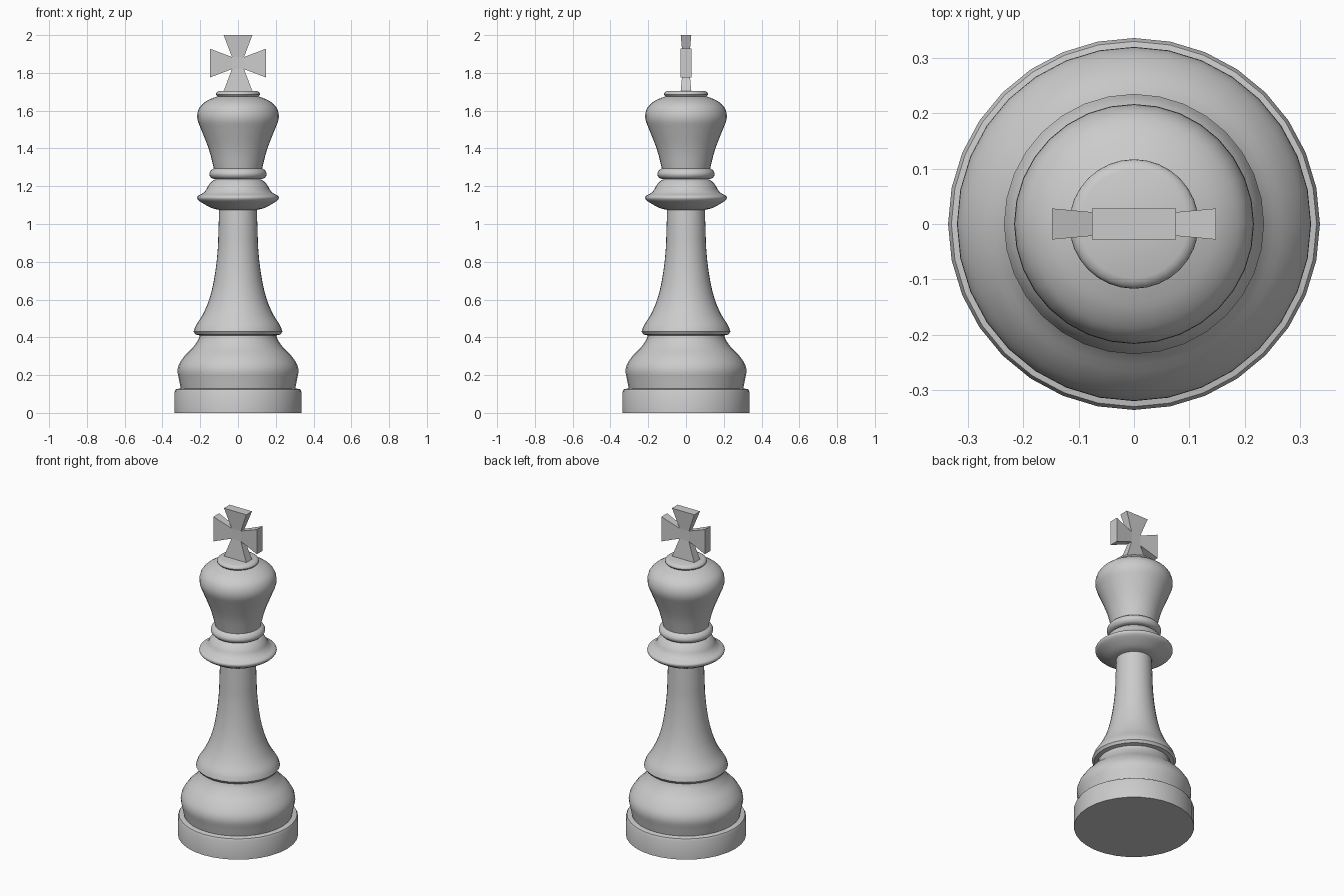
import bpy, bmesh, math
from mathutils import Vector

if "Cube" in bpy.data.objects:
    bpy.data.objects.remove(bpy.data.objects["Cube"])

SIDES = 32


def smooth_profile(pts, steps):
    """Catmull-Rom curve through (radius, height) points."""
    if steps == 1:
        return pts
    p = [Vector(q) for q in pts]
    p = [p[0] * 2 - p[1]] + p + [p[-1] * 2 - p[-2]]
    out = []
    for a, b, c, d in zip(p, p[1:], p[2:], p[3:]):
        for k in range(steps):
            t = k / steps
            out.append(0.5 * (2 * b + (c - a) * t + (2 * a - 5 * b + 4 * c - d) * t * t
                              + (3 * b - a - 3 * c + d) * t ** 3))
    return out + [p[-2]]


def finish(ob, angle=40):
    bpy.ops.object.select_all(action='DESELECT')
    ob.select_set(True)
    bpy.context.view_layer.objects.active = ob
    bpy.ops.object.shade_smooth_by_angle(angle=math.radians(angle))


def turned(name, pts, steps=3, cap_bottom=False, cap_top=False):
    """Lathe a bottom-to-top profile around z."""
    prof = smooth_profile(pts, steps)
    verts = [(r * math.cos(math.tau * j / SIDES), r * math.sin(math.tau * j / SIDES), z)
             for r, z in prof for j in range(SIDES)]
    faces = []
    for i in range(len(prof) - 1):
        for j in range(SIDES):
            k = (j + 1) % SIDES
            faces.append((i * SIDES + j, i * SIDES + k, (i + 1) * SIDES + k, (i + 1) * SIDES + j))
    if cap_bottom:
        faces.append(tuple(reversed(range(SIDES))))
    if cap_top:
        faces.append(tuple(range(len(verts) - SIDES, len(verts))))
    me = bpy.data.meshes.new(name)
    me.from_pydata(verts, [], faces)
    ob = bpy.data.objects.new(name, me)
    bpy.context.collection.objects.link(ob)
    finish(ob)
    return ob


# Foot and lower body
turned("base_plinth", [(.336, 0), (.336, .112), (.33, .125), (.303, .13)], 1, cap_bottom=True)
turned("base_bulb", [(.303, .13), (.312, .175), (.32, .22), (.311, .26), (.28, .305),
                     (.24, .345), (.212, .385), (.203, .41)])
turned("skirt_lip", [(.203, .41), (.225, .415), (.235, .43)], 1)
turned("stem", [(.235, .43), (.222, .465), (.19, .515), (.158, .585), (.134, .67),
                (.117, .77), (.107, .87), (.104, .95), (.1, 1.075)])

# Collar and neck ring
turned("collar", [(.1, 1.075), (.135, 1.083), (.175, 1.103), (.212, 1.128), (.214, 1.147),
                  (.188, 1.162), (.17, 1.18), (.156, 1.205), (.135, 1.228), (.117, 1.237)])
turned("neck_ring", [(.117, 1.237), (.14, 1.243), (.152, 1.262), (.145, 1.282), (.128, 1.295)])

# Head and its cap
turned("head", [(.128, 1.295), (.154, 1.395), (.195, 1.5), (.214, 1.55), (.214, 1.59),
                (.198, 1.625), (.165, 1.652), (.13, 1.668), (.108, 1.676)])
turned("head_cap", [(.108, 1.676), (.117, 1.686), (.112, 1.698), (.098, 1.705)], 2, cap_top=True)

# Cross: a small core with four flaring arms
bm = bmesh.new()
bmesh.ops.create_cube(bm, size=1)
bmesh.ops.scale(bm, vec=(.064, .035, .064), verts=bm.verts)
sides = [f for f in bm.faces if abs(f.normal.y) < .5]
for f in bmesh.ops.extrude_discrete_faces(bm, faces=sides)['faces']:
    axis = 0 if abs(f.normal.x) > .5 else 2
    for v in f.verts:
        for i, half in enumerate((.076, .028, .076)):
            v.co[i] = math.copysign(.148 if i == axis else half, v.co[i])
bmesh.ops.recalc_face_normals(bm, faces=bm.faces)
mesh = bpy.data.meshes.new("top_cross")
bm.to_mesh(mesh)
bm.free()
cross = bpy.data.objects.new("top_cross", mesh)
cross.location.z = 1.852
bpy.context.collection.objects.link(cross)
